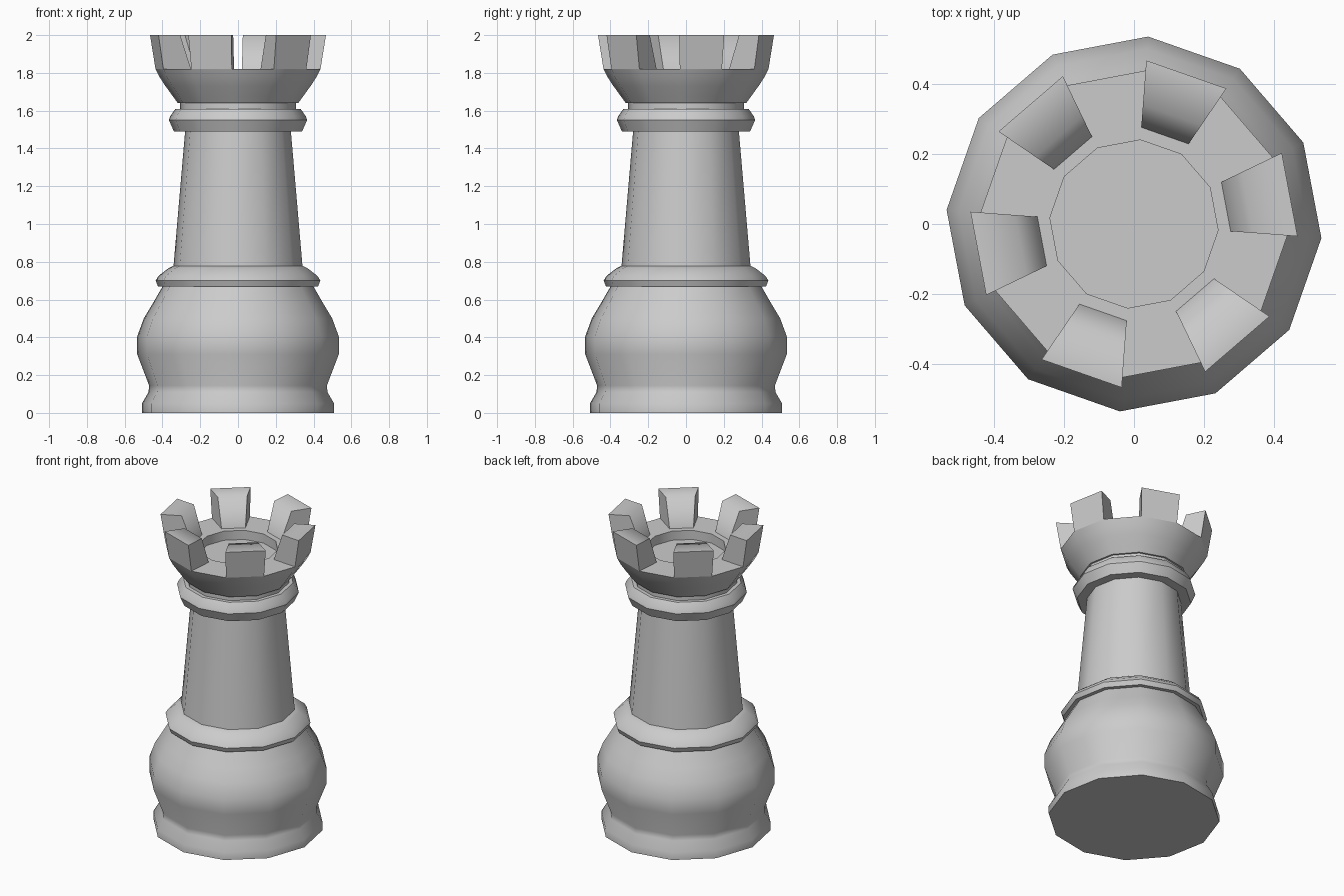
import bpy, bmesh
from math import cos, sin, radians

cube = bpy.data.objects.get("Cube")
if cube:
    bpy.data.objects.remove(cube, do_unlink=True)

SIDES = 12
TURN = -4.3  # the twelve-sided outline is slightly rotated

grey = bpy.data.materials.new("plain grey")
grey.use_nodes = True
colour = (0.6, 0.6, 0.6, 1)
grey.diffuse_color = colour
grey.node_tree.nodes["Principled BSDF"].inputs["Base Color"].default_value = colour


def point(radius, z, step):
    a = radians(TURN + step * 360 / SIDES)
    return (radius * cos(a), radius * sin(a), z)


def finish(bm, name, smooth_angle):
    bmesh.ops.recalc_face_normals(bm, faces=bm.faces)
    mesh = bpy.data.meshes.new(name)
    bm.to_mesh(mesh)
    bm.free()
    mesh.materials.append(grey)
    obj = bpy.data.objects.new(name, mesh)
    bpy.context.collection.objects.link(obj)
    bpy.ops.object.select_all(action='DESELECT')
    obj.select_set(True)
    bpy.context.view_layer.objects.active = obj
    bpy.ops.object.shade_smooth_by_angle(angle=radians(smooth_angle))
    return obj


def lathe(name, profile):
    """Revolve (radius, z) pairs, closing both ends with flat caps."""
    bm = bmesh.new()
    rings = [[bm.verts.new(point(r, z, i)) for i in range(SIDES)] for r, z in profile]
    for low, high in zip(rings, rings[1:]):
        for i in range(SIDES):
            j = (i + 1) % SIDES
            bm.faces.new((low[i], low[j], high[j], high[i]))
    bm.faces.new(rings[0])
    bm.faces.new(rings[-1])
    return finish(bm, name, 42)


# Turned body, bottom to top
lathe("bulb_base", [(0.51, 0), (0.51, 0.05), (0.475, 0.11), (0.472, 0.145),
                    (0.535, 0.31), (0.535, 0.405), (0.5, 0.5), (0.455, 0.575),
                    (0.4, 0.67)])
lathe("lower_collar", [(0.425, 0.67), (0.437, 0.7), (0.422, 0.725),
                       (0.37, 0.765), (0.34, 0.78)])
lathe("shaft", [(0.343, 0.77), (0.28, 1.5)])
lathe("upper_collar", [(0.34, 1.49), (0.367, 1.55), (0.36, 1.57), (0.332, 1.61)])
lathe("neck", [(0.308, 1.6), (0.308, 1.645)])

# Flared crown with a shallow round recess
lathe("crown", [(0.32, 1.64), (0.345, 1.675), (0.385, 1.73), (0.415, 1.775),
                (0.438, 1.82), (0.24, 1.82), (0.24, 1.76)])

# Six battlements, each one side of the outline wide
bm = bmesh.new()
section = [(0.438, 1.82), (0.467, 2.0), (0.34, 2.0), (0.276, 1.82)]
for k in range(0, SIDES, 2):
    start, end = ([bm.verts.new(point(r, z, k + s)) for r, z in section] for s in (0, 1))
    bm.faces.new(start)
    bm.faces.new(end)
    for i in range(4):
        j = (i + 1) % 4
        bm.faces.new((start[i], start[j], end[j], end[i]))
finish(bm, "battlements", 75)
